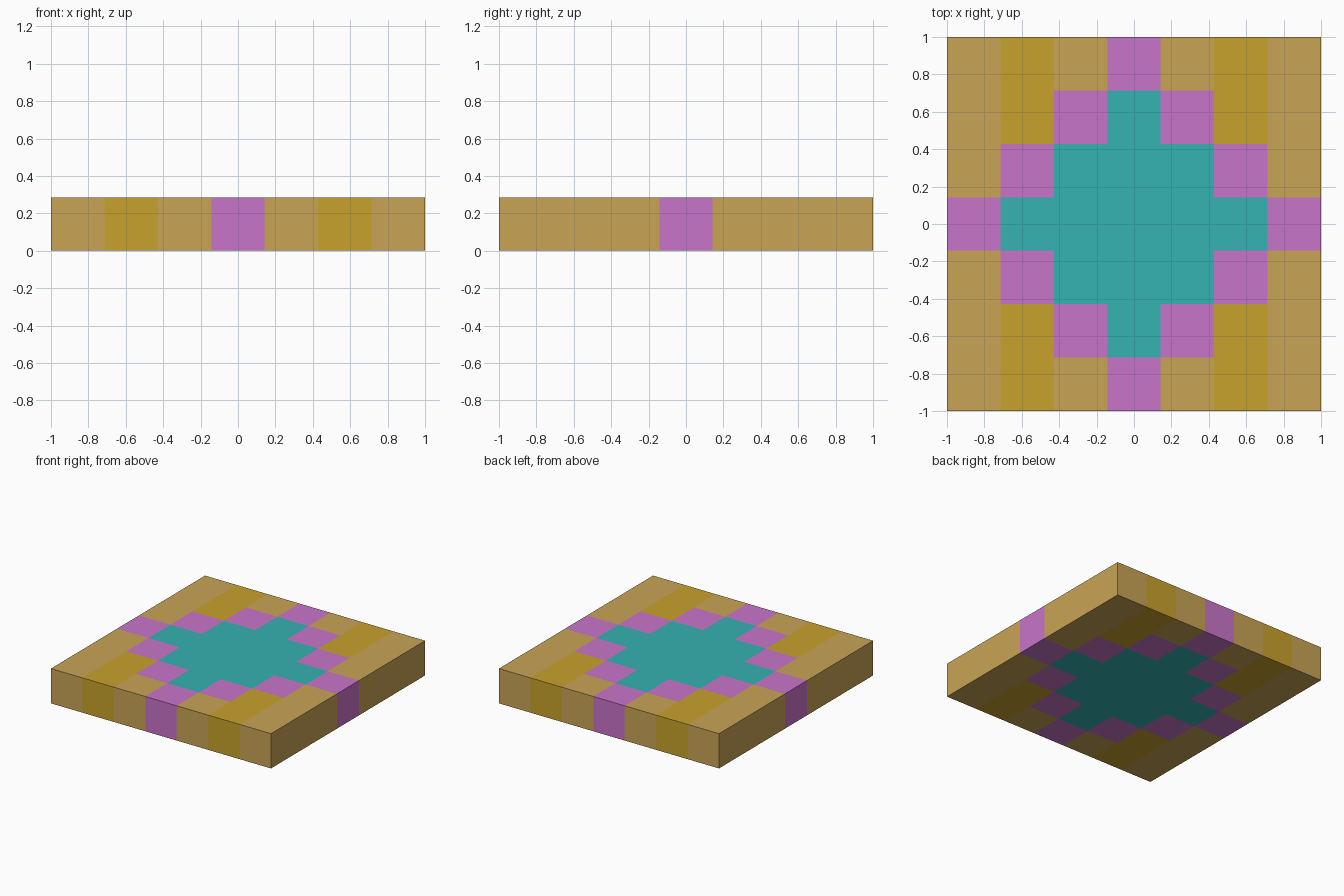
import bpy, bmesh
from mathutils import Matrix, Vector

if "Cube" in bpy.data.objects:
    bpy.data.objects.remove(bpy.data.objects["Cube"])

N = 7                # tiles per side
S = 2 / N            # tile size, also the slab height


def material(name, rgb):
    # sRGB 0-255 to linear
    lin = [(c / 255 / 12.92) if c < 11 else ((c / 255 + 0.055) / 1.055) ** 2.4 for c in rgb]
    m = bpy.data.materials.new(name)
    m.diffuse_color = (*lin, 1)
    m.use_nodes = True
    m.node_tree.nodes["Principled BSDF"].inputs["Base Color"].default_value = m.diffuse_color
    return m


mats = [material("tan", (201, 164, 86)), material("gold", (200, 162, 44)),
        material("pink", (201, 117, 201)), material("teal", (54, 178, 178))]

# Slab, cut into a 7 x 7 grid of tiles
bm = bmesh.new()
bmesh.ops.create_cube(bm, size=1, matrix=Matrix.Translation((0, 0, S / 2)) @ Matrix.Diagonal((2, 2, S, 1)))
for axis in (Vector((1, 0, 0)), Vector((0, 1, 0))):
    for k in range(1, N):
        bmesh.ops.bisect_plane(bm, geom=bm.verts[:] + bm.edges[:] + bm.faces[:],
                               plane_co=axis * (-1 + k * S), plane_no=axis)

# Teal diamond, pink border, gold and tan stripes outside it
for f in bm.faces:
    c = f.calc_center_median() - f.normal * S / 2
    i, j = abs(round(c.x / S)), abs(round(c.y / S))
    if i + j < 3:
        f.material_index = 3
    elif i + j == 3:
        f.material_index = 2
    else:
        f.material_index = 1 if i == 2 else 0

mesh = bpy.data.meshes.new("patterned_slab")
bm.to_mesh(mesh)
bm.free()
for m in mats:
    mesh.materials.append(m)
bpy.context.collection.objects.link(bpy.data.objects.new("patterned_slab", mesh))
